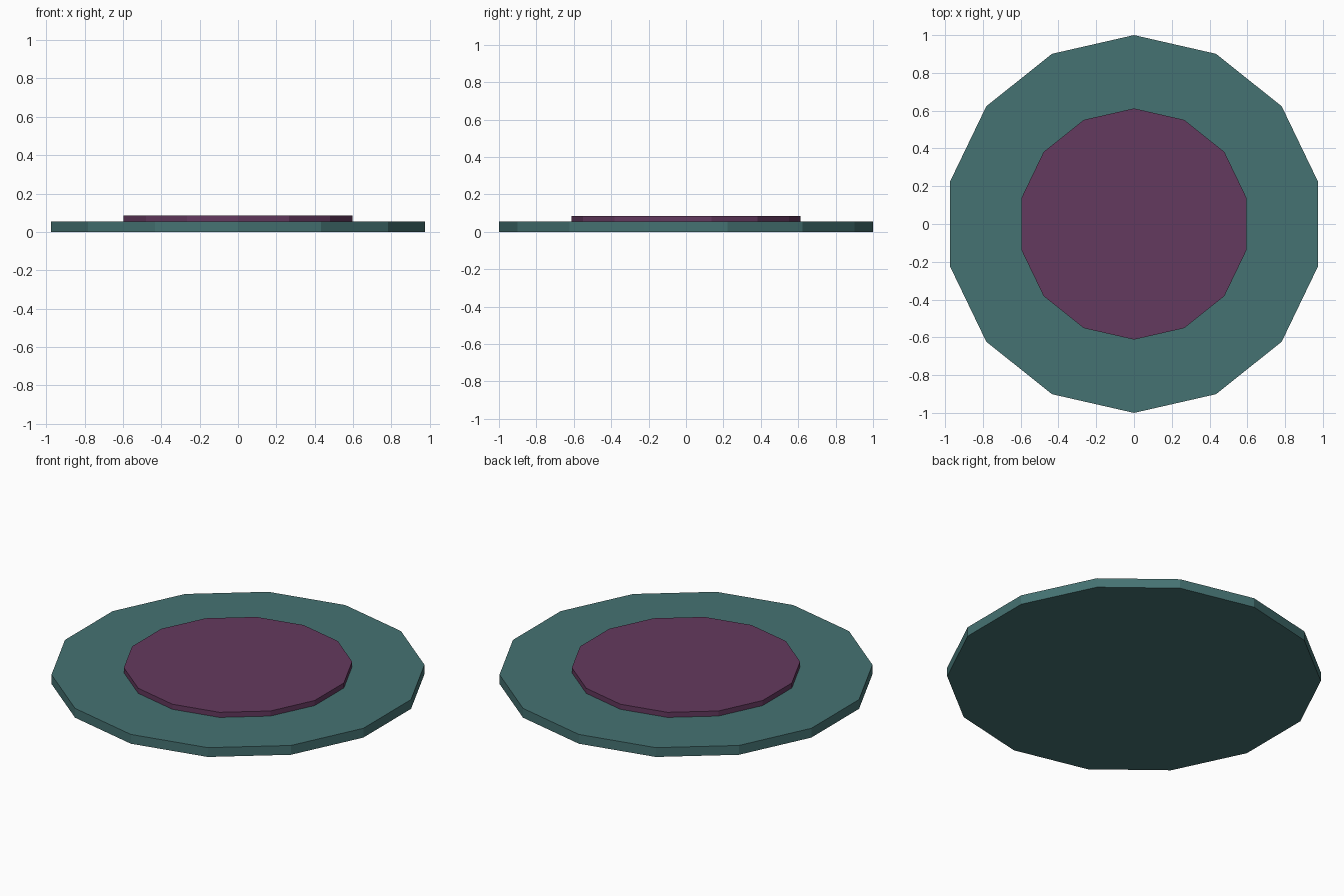
import bpy

if "Cube" in bpy.data.objects:
    bpy.data.objects.remove(bpy.data.objects["Cube"])


def disc(name, radius, z0, z1, colour):
    """Flat 14-sided disc between two heights, with a corner on the y axis."""
    bpy.ops.mesh.primitive_cylinder_add(
        vertices=14, radius=radius, depth=z1 - z0,
        location=(0, 0, (z0 + z1) / 2))
    ob = bpy.context.object
    ob.name = name
    mat = bpy.data.materials.new(name + "_colour")
    mat.diffuse_color = (*colour, 1)
    mat.use_nodes = True
    mat.node_tree.nodes["Principled BSDF"].inputs["Base Color"].default_value = mat.diffuse_color
    ob.data.materials.append(mat)
    return ob


# Wide teal base plate
disc("base_plate", 1.0, 0.0, 0.055, (0.06, 0.17, 0.17))

# Smaller purple disc resting on the plate
disc("centre_disc", 0.612, 0.055, 0.085, (0.127, 0.041, 0.112))
